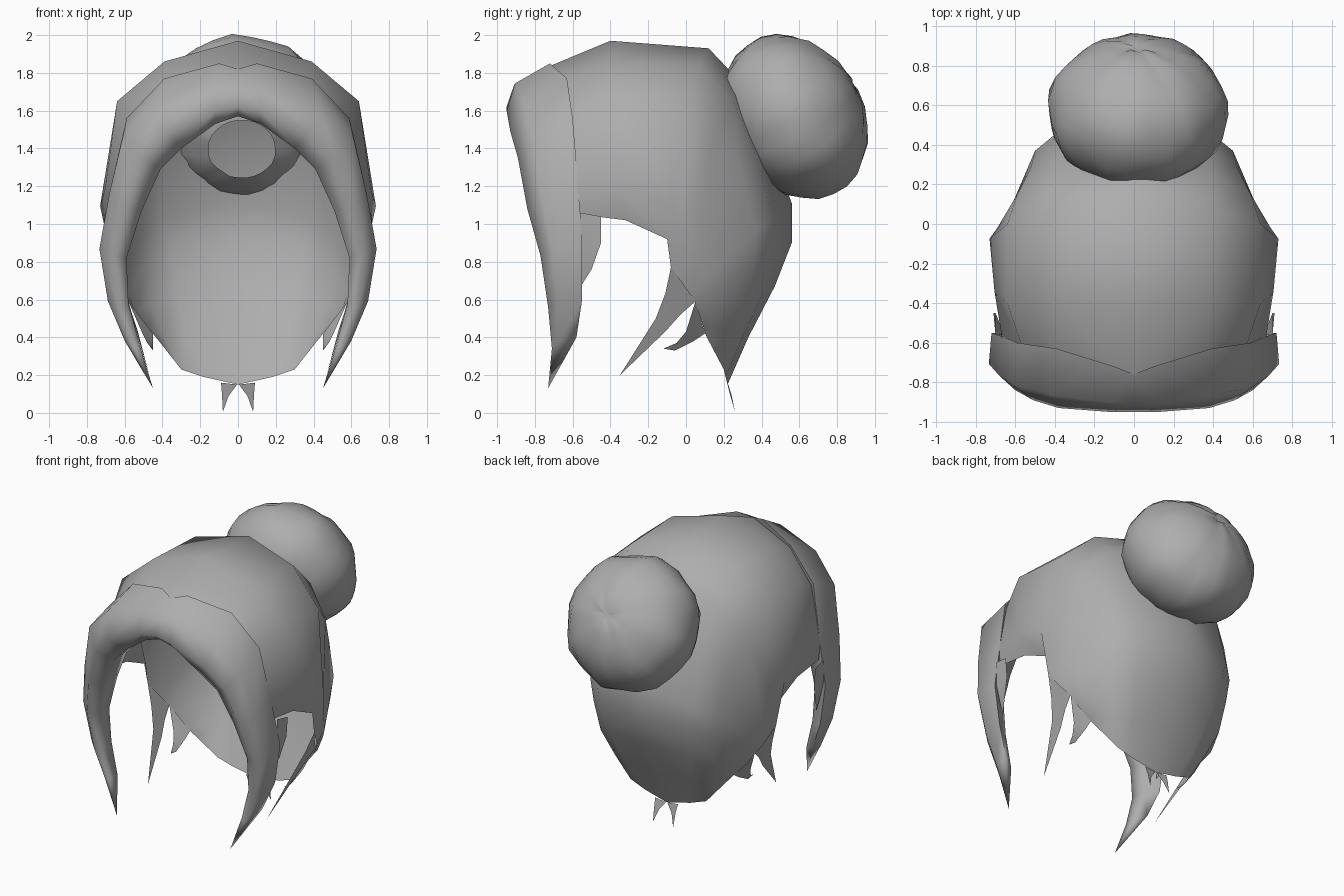
import bpy, math, random
from mathutils import Vector, Matrix

if "Cube" in bpy.data.objects:
    bpy.data.objects.remove(bpy.data.objects["Cube"])

random.seed(4)
hair = bpy.data.materials.new("hair_grey")
hair.diffuse_color = (0.42, 0.42, 0.42, 1)
hair.use_nodes = True
hair.node_tree.nodes["Principled BSDF"].inputs["Base Color"].default_value = hair.diffuse_color


def add_part(name, verts, faces, mirrored=True, angle=70):
    mesh = bpy.data.meshes.new(name)
    mesh.from_pydata([tuple(v) for v in verts], [], faces)
    mesh.validate()
    mesh.materials.append(hair)
    obj = bpy.data.objects.new(name, mesh)
    bpy.context.collection.objects.link(obj)
    if mirrored:
        mod = obj.modifiers.new("mirror", 'MIRROR')
        mod.merge_threshold = 0.002
    bpy.ops.object.select_all(action='DESELECT')
    obj.select_set(True)
    bpy.context.view_layer.objects.active = obj
    bpy.ops.object.shade_smooth_by_angle(angle=math.radians(angle))
    return obj


def grid_faces(rows, cols, closed=False):
    return [(r * cols + c, r * cols + (c + 1) % cols,
             (r + 1) * cols + (c + 1) % cols, (r + 1) * cols + c)
            for r in range(rows - 1) for c in range(cols if closed else cols - 1)]


# Cap: ribs fan from the forehead over the crown to the nape
# each rib: side bulge, centre (y, z), upper side, shoulder, lower edge
ribs = [
    (.03, -.76, 1.82, .37, -.65, 1.75, .57, -.61, 1.54, .66, -.56, 1.05),
    (.05, -.40, 1.97, .39, -.40, 1.86, .64, -.40, 1.65, .66, -.32, 1.02),
    (.075, .12, 1.93, .39, .07, 1.84, .64, 0, 1.62, .66, -.10, .92),
    (.05, .29, 1.75, .40, .25, 1.65, .59, .15, 1.48, .66, -.08, .77),
    (.035, .45, 1.40, .39, .37, 1.36, .52, .29, 1.25, .64, -.03, .70),
    (.03, .56, 1.11, .39, .46, 1.03, .50, .37, .96, .61, .02, .63),
    (.03, .56, .90, .35, .48, .87, .48, .36, .80, .58, .05, .59),
    (.02, .47, .67, .32, .41, .64, .46, .31, .58, .54, .07, .52),
    (0, .33, .40, .27, .30, .40, .39, .25, .40, .49, .09, .46),
    (0, .22, .15, .18, .21, .19, .30, .20, .23, .45, .10, .42),
]
verts = []
for r in ribs:
    upper, shoulder, edge = Vector(r[3:6]), Vector(r[6:9]), Vector(r[9:12])
    widest = shoulder.lerp(edge, .75) + Vector((r[0], 0, 0))
    verts += [Vector((0, r[1], r[2])), upper, shoulder, widest, edge]
add_part("hair_cap", verts, grid_faces(len(ribs), 5))

# Fringe: a thick swept band, tapering to a point on each side
# each station: back edge, front ridge, inner edge
stations = [
    (0, -.76, 1.82, 0, -.95, 1.62, 0, -.88, 1.57),
    (.10, -.72, 1.85, .12, -.95, 1.60, .12, -.87, 1.53),
    (.39, -.63, 1.77, .38, -.93, 1.49, .30, -.86, 1.40),
    (.59, -.60, 1.56, .51, -.89, 1.35, .41, -.82, 1.29),
    (.66, -.57, 1.20, .60, -.84, 1.08, .51, -.78, 1.07),
    (.72, -.55, .88, .66, -.77, .83, .59, -.74, .82),
    (.68, -.55, .60, .63, -.73, .56, .58, -.71, .58),
    (.60, -.58, .40, .55, -.71, .34, .52, -.70, .36),
]
verts = []
for s in stations:
    back, front, inner = Vector(s[0:3]), Vector(s[3:6]), Vector(s[6:9])
    width = (back - front).length
    bulge = (back + front) / 2 + Vector((.26 * back.x * width, -.20 * width, .06 * width))
    lining = Vector((inner.x, inner.y * .35 + back.y * .65, inner.z))
    verts += [back, bulge, front, inner, lining]
faces = grid_faces(len(stations), 5, closed=True)
tip, last = len(verts), len(verts) - 5
verts.append(Vector((.45, -.73, .13)))
faces += [(last + i, last + (i + 1) % 5, tip) for i in range(5)]
add_part("fringe", verts, faces, angle=100)

# Loose strands hanging from the lower edge, as strips of left/right pairs
strands = {
    "temple_lock": [(.70, -.56, 1.06), (.71, -.45, 1.04), (.70, -.56, .90), (.70, -.45, .90),
                    (.67, -.56, .78), (.68, -.50, .76), (.65, -.55, .68)],
    "side_strand": [(.66, -.08, .77), (.58, .05, .59), (.61, -.11, .63), (.56, -.03, .52),
                    (.56, -.16, .50), (.53, -.11, .43), (.47, -.35, .20)],
    "small_strand": [(.58, .05, .59), (.45, .10, .42), (.51, .00, .43), (.45, .04, .38),
                     (.48, -.05, .37), (.45, -.06, .33), (.45, -.12, .34)],
    "nape_strand": [(.005, .22, .15), (.09, .22, .16), (.05, .235, .09), (.085, .24, .10),
                    (.08, .26, .005)],
}
for name, pts in strands.items():
    n = len(pts)
    add_part(name, pts, [(i, i + 1, i + 3, i + 2) for i in range(0, n - 3, 2)]
             + [(n - 3, n - 2, n - 1)])

# Bun: tilted flattened ball, gathered at the rear, open toward the head
segs, rings = 26, 13
tilt = Matrix.Translation((.02, .572, 1.565)) @ Matrix.Rotation(math.radians(-60), 4, 'X')
verts = []
for r in range(rings):
    lat = math.radians(5 + r * 152 / (rings - 1))
    for s in range(segs):
        a = 2 * math.pi * s / segs
        pleat = 1 + .02 * math.sin(8 * a + lat * 2) * math.sin(lat) + random.uniform(-.014, .014)
        verts.append(tilt @ Vector((.455 * math.sin(lat) * math.cos(a) * pleat,
                                    .452 * math.sin(lat) * math.sin(a) * pleat,
                                    .365 * math.cos(lat) * pleat)))
faces = grid_faces(rings, segs, closed=True)
verts.append(tilt @ Vector((0, 0, .345)))
faces += [(len(verts) - 1, (s + 1) % segs, s) for s in range(segs)]
add_part("bun", verts, faces, mirrored=False)
